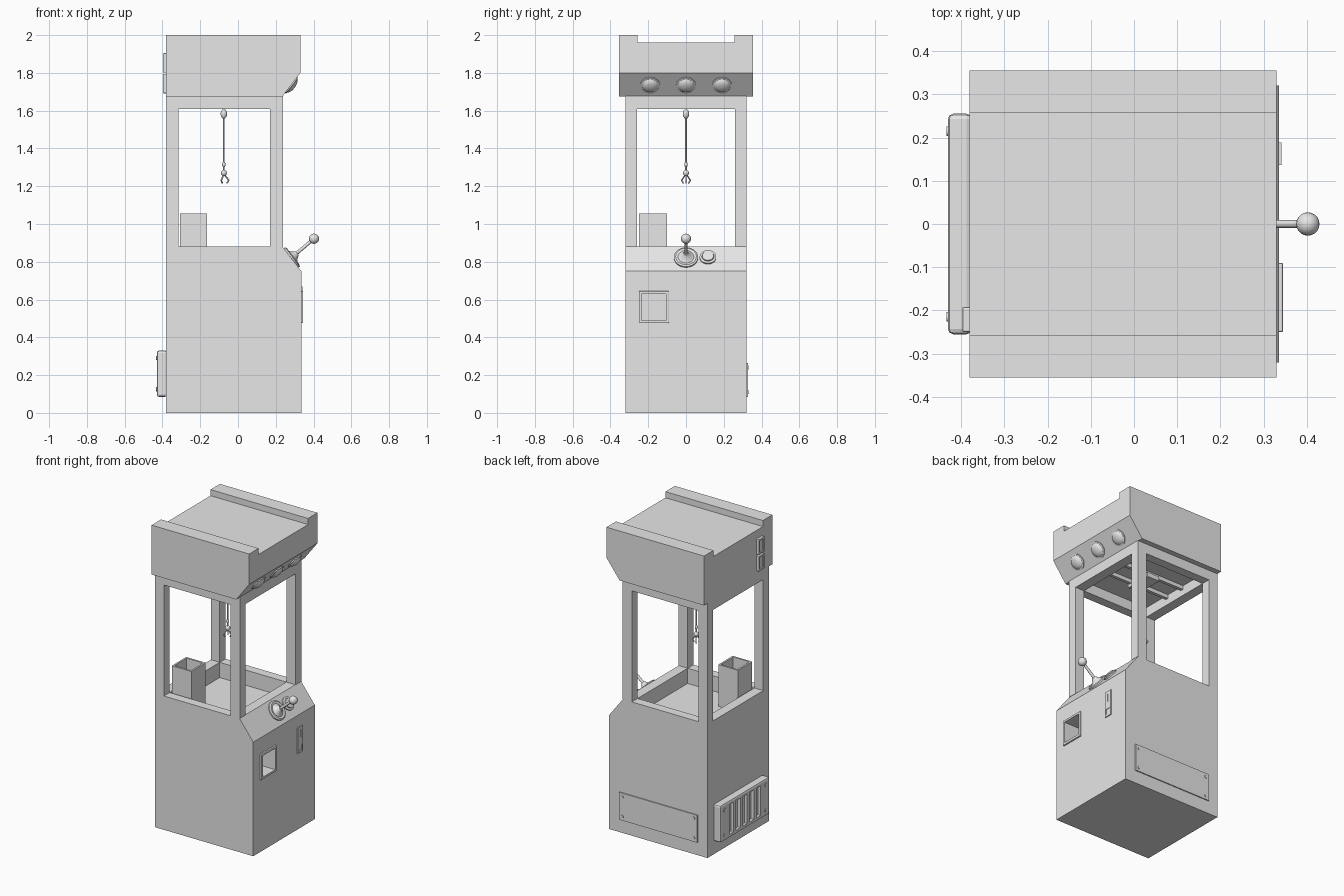
import bpy, bmesh, math
from mathutils import Vector

cube = bpy.data.objects.get("Cube")
if cube:
    bpy.data.objects.remove(cube, do_unlink=True)

grey = bpy.data.materials.new("light grey")
grey.use_nodes = True
grey.diffuse_color = (0.8, 0.8, 0.8, 1)
grey.node_tree.nodes["Principled BSDF"].inputs["Base Color"].default_value = (0.8, 0.8, 0.8, 1)


def finish(name, bm, smooth=False):
    bmesh.ops.recalc_face_normals(bm, faces=bm.faces)
    mesh = bpy.data.meshes.new(name)
    bm.to_mesh(mesh)
    bm.free()
    mesh.materials.append(grey)
    ob = bpy.data.objects.new(name, mesh)
    bpy.context.collection.objects.link(ob)
    if smooth:
        activate(ob)
        bpy.ops.object.shade_smooth_by_angle(angle=math.radians(35))
    return ob


def activate(ob):
    bpy.ops.object.select_all(action='DESELECT')
    ob.select_set(True)
    bpy.context.view_layer.objects.active = ob


def prism(name, profile, y0, y1):
    """Extrude an x-z profile along y."""
    bm = bmesh.new()
    face = bm.faces.new([bm.verts.new((x, y0, z)) for x, z in profile])
    ext = bmesh.ops.extrude_face_region(bm, geom=[face])
    moved = [v for v in ext["geom"] if isinstance(v, bmesh.types.BMVert)]
    bmesh.ops.translate(bm, vec=(0, y1 - y0, 0), verts=moved)
    return finish(name, bm)


def box(name, x0, x1, y0, y1, z0, z1):
    return prism(name, [(x0, z0), (x1, z0), (x1, z1), (x0, z1)], y0, y1)


def lathe(name, profile, origin, axis, sides=24):
    """Turn a (radius, height) profile around an axis."""
    bm = bmesh.new()
    verts = [bm.verts.new((r, 0, h)) for r, h in profile]
    edges = [bm.edges.new(pair) for pair in zip(verts, verts[1:])]
    bmesh.ops.spin(bm, geom=verts + edges, cent=(0, 0, 0), axis=(0, 0, 1),
                   angle=math.tau, steps=sides)
    bmesh.ops.remove_doubles(bm, verts=bm.verts, dist=1e-5)
    turn = Vector((0, 0, 1)).rotation_difference(Vector(axis))
    for v in bm.verts:
        v.co = turn @ v.co + Vector(origin)
    return finish(name, bm, True)


def rod(name, a, b, r, sides=12):
    axis = Vector(b) - Vector(a)
    n = axis.length
    return lathe(name, [(0, 0), (r, 0), (r, n), (0, n)], a, axis, sides)


def ball(name, centre, r, stretch=1):
    arc = [math.pi * i / 10 for i in range(11)]
    return lathe(name, [(r * math.sin(t), -r * stretch * math.cos(t)) for t in arc],
                 centre, (0, 0, 1), 20)


def cut(ob, *cutters):
    for c in cutters:
        mod = ob.modifiers.new("cut", 'BOOLEAN')
        mod.operation, mod.object, mod.solver = 'DIFFERENCE', c, 'EXACT'
        activate(ob)
        bpy.ops.object.modifier_apply(modifier=mod.name)
        bpy.data.objects.remove(c, do_unlink=True)


def bevel(ob, width):
    mod = ob.modifiers.new("bevel", 'BEVEL')
    mod.width, mod.segments = width, 2
    activate(ob)
    bpy.ops.object.modifier_apply(modifier=mod.name)


# Lower cabinet with prize basin and delivery opening
cabinet = prism("cabinet", [(-0.38, 0), (0.335, 0), (0.335, 0.75), (0.235, 0.88), (-0.38, 0.88)],
                -0.32, 0.32)
cut(cabinet,
    box("basin_cutter", -0.315, 0.17, -0.26, 0.26, 0.78, 1),
    box("delivery_cutter", 0.22, 0.4, -0.235, -0.105, 0.49, 0.63))

# Window frame: corner posts and top rails
for side, s in (("right", -1), ("left", 1)):
    y0, y1 = sorted((s * 0.26, s * 0.32))
    box("back_post_" + side, -0.38, -0.315, y0, y1, 0.88, 1.61)
    box("front_post_" + side, 0.17, 0.237, y0, y1, 0.88, 1.61)
top_frame = box("top_frame", -0.38, 0.237, -0.32, 0.32, 1.61, 1.69)
cut(top_frame, box("frame_cutter", -0.315, 0.17, -0.26, 0.26, 1.5, 1.8))

# Hood with raised side rims
hood = prism("hood", [(-0.38, 1.675), (0.235, 1.675), (0.33, 1.8), (0.33, 2), (-0.38, 2)],
             -0.355, 0.355)
cut(hood, box("roof_cutter", -0.5, 0.5, -0.257, 0.257, 1.96, 2.1))

# Hood lamps on the sloped front
slope = Vector((0.125, 0, -0.095)).normalized()
for i, y in enumerate((-0.19, 0, 0.19)):
    lathe(f"hood_lamp_{i + 1}",
          [(0, 0), (0.052, 0), (0.052, 0.006), (0.043, 0.008), (0.036, 0.016), (0.02, 0.022), (0, 0.024)],
          (0.281, y, 1.736), slope)

# Crane: rails, carriage, cable and claw
for side, y in (("right", -0.07), ("left", 0.07)):
    box("crane_rail_" + side, -0.315, 0.17, y - 0.01, y + 0.01, 1.65, 1.675)
box("crane_carriage", -0.12, -0.03, -0.09, 0.09, 1.63, 1.66)
cx = -0.075
rod("crane_cable", (cx, 0, 1.27), (cx, 0, 1.64), 0.004, 8)
ball("cable_guide", (cx, 0, 1.583), 0.017, 1.5)
ball("claw_collar", (cx, 0, 1.315), 0.009, 1.6)
ball("claw_hub", (cx, 0, 1.27), 0.016)
for i in range(3):
    a = math.tau * i / 3
    d = Vector((math.cos(a), math.sin(a), 0))
    hub = Vector((cx, 0, 1.265))
    knee = hub + d * 0.027 + Vector((0, 0, -0.034))
    rod(f"claw_arm_{i + 1}", hub, knee, 0.004, 6)
    rod(f"claw_finger_{i + 1}", knee, knee - d * 0.012 + Vector((0, 0, -0.015)), 0.004, 6)

# Prize chute, open at the top
chute = box("prize_chute", -0.307, -0.165, -0.25, -0.1, 0.78, 1.055)
cut(chute, box("chute_cutter", -0.295, -0.177, -0.238, -0.112, 0.8, 1.2))

# Control panel: joystick and button
panel = Vector((0.13, 0, 0.1)).normalized()
base = Vector((0.281, 0, 0.82))
lathe("joystick_base",
      [(0, 0), (0.064, 0), (0.064, 0.008), (0.055, 0.013), (0.042, 0.01), (0.026, 0.02), (0.013, 0.04), (0, 0.04)],
      base + panel * 0.001, panel)
knob = Vector((0.402, 0, 0.922))
rod("joystick_stick", base, knob, 0.009)
ball("joystick_knob", knob, 0.027)
lathe("button",
      [(0, 0), (0.044, 0), (0.044, 0.008), (0.033, 0.011), (0.031, 0.007), (0.03, 0.016), (0, 0.018)],
      base + Vector((0, 0.116, 0.002)), panel)

# Delivery door frame
door = box("delivery_frame", 0.33, 0.345, -0.25, -0.09, 0.475, 0.645)
bevel(door, 0.004)
cut(door, box("door_cutter", 0.3, 0.4, -0.235, -0.105, 0.49, 0.63))

# Coin plate with slot and return
coin = box("coin_plate", 0.33, 0.341, 0.137, 0.189, 0.5, 0.67)
cut(coin,
    box("slot_cutter", 0.337, 0.4, 0.16, 0.166, 0.6, 0.65),
    box("return_cutter", 0.337, 0.4, 0.148, 0.178, 0.515, 0.55))

# Service panel on the left side
box("service_panel", -0.31, 0.26, 0.315, 0.327, 0.085, 0.265)
for i, (x, z) in enumerate([(x, z) for x in (-0.285, 0.235) for z in (0.11, 0.24)]):
    rod(f"panel_screw_{i + 1}", (x, 0.32, z), (x, 0.331, z), 0.01)

# Rear vent box
vent = box("rear_vent", -0.43, -0.375, -0.255, 0.255, 0.085, 0.33)
bevel(vent, 0.012)
cut(vent, *[box("vent_cutter", -0.5, -0.41, y - 0.022, y + 0.022, 0.11, 0.305)
            for y in (-0.14, -0.07, 0, 0.07, 0.14)])
for i, (y, z) in enumerate([(y, z) for y in (-0.215, 0.215) for z in (0.125, 0.29)]):
    rod(f"vent_screw_{i + 1}", (-0.42, y, z), (-0.434, y, z), 0.011)

# Rear switch frames on the hood
for i, z in enumerate((1.692, 1.802)):
    frame = box(f"rear_switch_{i + 1}", -0.397, -0.375, -0.25, -0.192, z, z + 0.102)
    bevel(frame, 0.004)
    cut(frame, box("switch_cutter", -0.5, -0.388, -0.24, -0.202, z + 0.012, z + 0.09))
